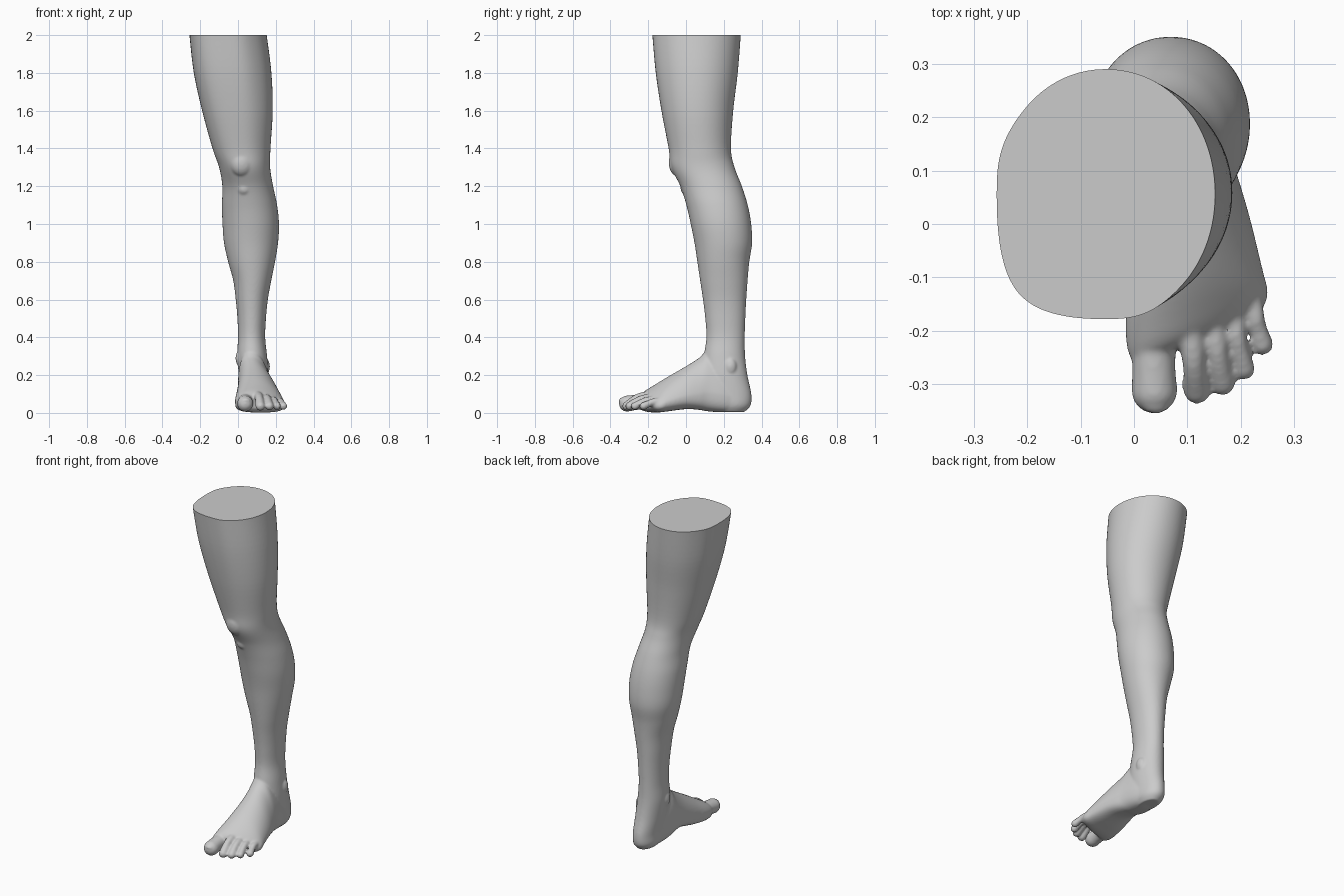
import bpy, bmesh, math
from mathutils import Matrix, Vector

if "Cube" in bpy.data.objects:
    bpy.data.objects.remove(bpy.data.objects["Cube"])

bm = bmesh.new()


def resample(rows, steps):
    """Catmull-Rom interpolation of rows of numbers."""
    out, n = [], len(rows)
    for i in range(n - 1):
        a, b, c, d = (rows[min(max(i + k, 0), n - 1)] for k in (-1, 0, 1, 2))
        for s in range(steps):
            t = s / steps
            out.append([0.5 * (2 * q + (r - p) * t + (2 * p - 5 * q + 4 * r - u) * t * t
                               + (3 * q - p - 3 * r + u) * t ** 3)
                        for p, q, r, u in zip(a, b, c, d)])
    return out + [list(rows[-1])]


def power(v, n):
    return math.copysign(abs(v) ** (2 / n), v)


def loft(rings):
    loops = [[bm.verts.new(p) for p in ring] for ring in rings]
    n = len(loops[0])
    for a, b in zip(loops, loops[1:]):
        for i in range(n):
            bm.faces.new((a[i], a[(i + 1) % n], b[(i + 1) % n], b[i]))
    bm.faces.new(loops[0])
    bm.faces.new(loops[-1])


def blob(centre, radii, sub=3):
    bmesh.ops.create_icosphere(bm, subdivisions=sub, radius=1,
                               matrix=Matrix.Translation(centre) @ Matrix.Diagonal((*radii, 1)))


def chain(points, steps=7):
    for x, y, z, r in resample(points, steps):
        blob((x, y, z), (r, r, r))


N = 72
ANGLES = [2 * math.pi * i / N for i in range(N)]

# Leg and heel: z, x left, x right, y front, y back
leg_rows = [
    (0.005, 0.05, 0.14, 0.16, 0.31), (0.04, 0.024, 0.16, 0.12, 0.342),
    (0.10, 0.02, 0.163, 0.10, 0.346), (0.20, 0.005, 0.162, 0.09, 0.325),
    (0.30, -0.004, 0.154, 0.095, 0.313), (0.40, 0.0, 0.144, 0.108, 0.311),
    (0.50, -0.003, 0.148, 0.102, 0.314), (0.60, -0.012, 0.158, 0.09, 0.319),
    (0.70, -0.025, 0.176, 0.075, 0.326), (0.80, -0.052, 0.196, 0.06, 0.335),
    (0.90, -0.074, 0.212, 0.045, 0.35), (1.00, -0.082, 0.217, 0.025, 0.345),
    (1.10, -0.085, 0.207, 0.002, 0.327), (1.20, -0.083, 0.186, -0.03, 0.296),
    (1.30, -0.10, 0.170, -0.078, 0.257), (1.40, -0.135, 0.172, -0.092, 0.238),
    (1.60, -0.19, 0.184, -0.13, 0.25), (1.80, -0.234, 0.177, -0.16, 0.274),
    (2.00, -0.257, 0.152, -0.178, 0.29), (2.06, -0.262, 0.143, -0.183, 0.294)]
rings = []
for z, xl, xr, yf, yb in resample(leg_rows, 6):
    thigh = min(max((z - 1.2) / 0.8, 0), 1)
    ring = []
    for t in ANGLES:
        n = 2.05 + 1.0 * thigh * max(0, math.cos(t - math.radians(225))) ** 2
        ring.append(((xl + xr) / 2 + (xr - xl) / 2 * power(math.cos(t), n),
                     (yf + yb) / 2 + (yb - yf) / 2 * power(math.sin(t), n), z))
    rings.append(ring)
loft(rings)

# Foot: y, x inner, x outer, z bottom, z top, sideways slant of the section
foot_rows = [
    (0.27, 0.04, 0.155, 0.01, 0.22, 0), (0.20, 0.018, 0.172, 0.003, 0.31, 0),
    (0.12, 0.004, 0.185, 0.008, 0.335, 0), (0.07, 0.002, 0.2, 0.016, 0.292, 0),
    (0.0, 0.0, 0.22, 0.02, 0.247, 0), (-0.1, -0.008, 0.241, 0.008, 0.188, 0.1),
    (-0.165, -0.014, 0.251, 0.002, 0.146, 0.25), (-0.205, -0.008, 0.243, 0.008, 0.118, 0.35),
    (-0.225, 0.005, 0.228, 0.025, 0.095, 0.35)]
rings = []
for y, xl, xr, zb, zt, slant in resample(foot_rows, 6):
    zc = zb + (zt - zb) * 0.3
    arch = 0.03 * math.exp(-((y - 0.04) / 0.09) ** 2)
    ring = []
    for t in ANGLES:
        c, s = math.cos(t), math.sin(t)
        n = 1.75 if s > 0 else 2.9
        x = (xl + xr) / 2 + (xr - xl) / 2 * power(c, 2.0 if s > 0 else 2.9)
        h = power(s, n)
        z = zc + (zt - zc if s > 0 else zc - zb) * h
        if s > 0:
            x -= 0.028 * h
        else:
            z += arch * max(0, -c) * -h
        ring.append((x, y + slant * (x - 0.1), z))
    rings.append(ring)
loft(rings)

# Big toe
chain([(0.04, -0.15, 0.068, 0.055), (0.038, -0.22, 0.06, 0.043), (0.037, -0.265, 0.056, 0.041),
       (0.038, -0.312, 0.049, 0.043)])
blob((0.04, -0.345, 0.066), (0.022, 0.01, 0.012))

# Small toes: web x, web y, tip x, tip y, pad radius
for wx, wy, tx, ty, r in [(0.108, -0.225, 0.118, -0.337, 0.025), (0.152, -0.215, 0.166, -0.321, 0.023),
                          (0.189, -0.196, 0.206, -0.292, 0.021), (0.224, -0.165, 0.24, -0.246, 0.021)]:
    end = ty + r
    drop = (wx - 0.108) * 0.25
    chain([(wx - 0.012, wy + 0.08, 0.10 - drop * 1.5, r),
           (wx, wy, 0.088 - drop, r * 0.93),
           (wx * 0.55 + tx * 0.45, wy * 0.5 + end * 0.5, 0.073 - drop * 0.8, r * 0.86),
           (tx, end, 0.036, r)])

# Kneecap, fat pad below it, and the ankle bones
blob((0.02, -0.04, 1.325), (0.065, 0.052, 0.075))
blob((0.035, 0.03, 1.19), (0.05, 0.06, 0.05))
blob((0.018, 0.185, 0.29), (0.031, 0.04, 0.05))
blob((0.142, 0.235, 0.245), (0.027, 0.034, 0.048))

bmesh.ops.recalc_face_normals(bm, faces=bm.faces)
mesh = bpy.data.meshes.new("leg_with_foot")
bm.to_mesh(mesh)
bm.free()
leg = bpy.data.objects.new("leg_with_foot", mesh)
bpy.context.collection.objects.link(leg)
bpy.context.view_layer.objects.active = leg
leg.select_set(True)

# Fuse everything into one skin
remesh = leg.modifiers.new("fuse", 'REMESH')
remesh.mode = 'VOXEL'
remesh.voxel_size = 0.006
smooth = leg.modifiers.new("soften", 'SMOOTH')
smooth.factor = 0.5
smooth.iterations = 8
for name in ("fuse", "soften"):
    bpy.ops.object.modifier_apply(modifier=name)

# Flat cut through the thigh
bm = bmesh.new()
bm.from_mesh(leg.data)
cut = bmesh.ops.bisect_plane(bm, geom=bm.verts[:] + bm.edges[:] + bm.faces[:],
                             plane_co=Vector((0, 0, 2)), plane_no=Vector((0, 0, 1)), clear_outer=True)
rim = [e for e in cut["geom_cut"] if isinstance(e, bmesh.types.BMEdge)]
bmesh.ops.contextual_create(bm, geom=rim)
bm.to_mesh(leg.data)
bm.free()
bpy.ops.object.shade_smooth_by_angle(angle=math.radians(50))
